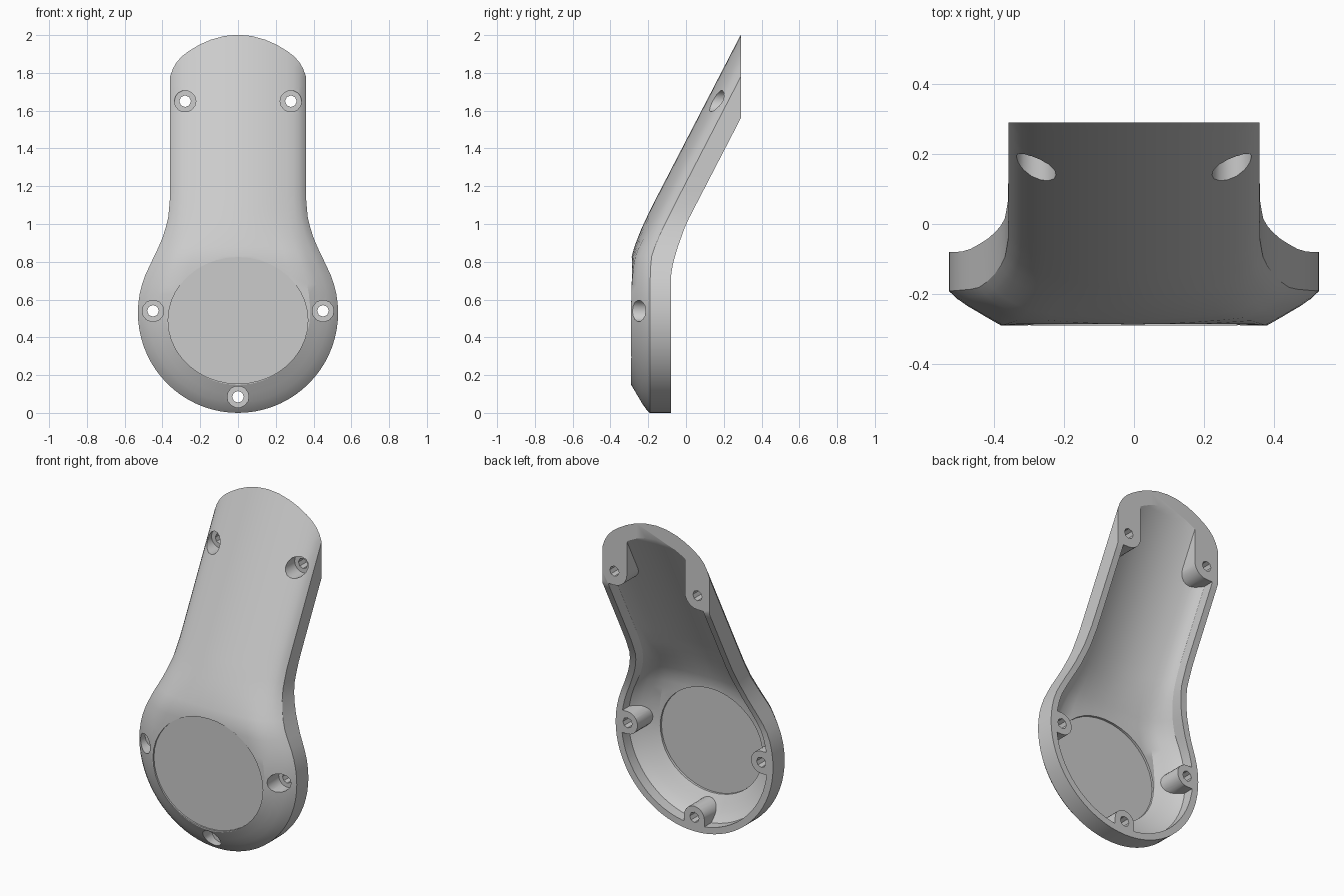
import bpy, bmesh
from math import sin, cos, pi, sqrt, radians
from mathutils import Vector

cube = bpy.data.objects.get("Cube")
if cube:
    bpy.data.objects.remove(cube, do_unlink=True)

grey = bpy.data.materials.new("light_grey")
grey.use_nodes = True
grey.diffuse_color = (0.6, 0.6, 0.6, 1)
grey.node_tree.nodes["Principled BSDF"].inputs["Base Color"].default_value = (0.6, 0.6, 0.6, 1)

R = 0.53        # radius of the round lower end, also its centre height
TOP_Y = 0.29    # plane that trims the upper end


def interp(pts, v):
    """Piecewise linear profile lookup."""
    if v <= pts[0][0]:
        return pts[0][1]
    for (a, p), (b, q) in zip(pts, pts[1:]):
        if v <= b:
            return p + (q - p) * (v - a) / (b - a)
    return pts[-1][1]


FRONT = [(0.82, -0.29), (0.89, -0.27), (0.98, -0.234), (1.09, -0.182), (2.4, 0.496)]
BACK = [(0.72, -0.08), (0.78, -0.071), (0.86, -0.05), (1.0, 0.0), (2.4, 0.725)]
NECK = [(0.8, 0.458), (0.9, 0.41), (0.96, 0.388), (1.03, 0.37), (1.12, 0.361), (1.2, 0.36)]


def half_width(z):
    return sqrt(R * R - (z - R) ** 2) if z < 0.8 else interp(NECK, z)


def crown(s, z):
    """How far the front falls back from the middle (s=0) to the edge (s=1)."""
    low = max(0, s - 0.72) * 0.28 + 0.02 * s ** 16
    high = 0.085 * s * s + 0.03 * s ** 16
    t = min(1, max(0, (z - 0.6) / 0.5))
    t = t * t * (3 - 2 * t)
    return low * (1 - t) + high * t


def new_object(name, bm):
    bmesh.ops.recalc_face_normals(bm, faces=bm.faces)
    me = bpy.data.meshes.new(name)
    bm.to_mesh(me)
    bm.free()
    ob = bpy.data.objects.new(name, me)
    bpy.context.collection.objects.link(ob)
    return ob


def body(name, inset, front_shift, back_shift, trim):
    """Solid with a round lower end and a bent neck."""
    bm = bmesh.new()
    side = []   # (spine height, edge x, edge z) from the bottom up
    for i in range(19):
        a = -pi / 2 + pi / 2 * i / 18
        side.append((R, (R - inset) * cos(a), R + (R - inset) * sin(a)))
    for i in range(1, 36):
        z = R + i * 0.05
        side.append((z, half_width(z) - inset, z))
    stations = [(h, -x, z) for h, x, z in reversed(side[1:])] + side
    rings = [0, 0.2, 0.4, 0.56, 0.72, 0.82, 0.9, 0.96, 1]
    columns = []
    for h, x, z in stations:
        pts = [(x * s, h + (z - h) * s, s) for s in rings]
        col = [bm.verts.new((px, interp(FRONT, pz) + crown(s, pz) + front_shift, pz))
               for px, pz, s in pts]
        col += [bm.verts.new((px, interp(BACK, pz) + back_shift, pz))
                for px, pz, s in reversed(pts)]
        columns.append(col)
    for a, b in zip(columns, columns[1:]):
        for k in range(len(a) - 1):
            bm.faces.new((a[k], a[k + 1], b[k + 1], b[k]))
    bmesh.ops.remove_doubles(bm, verts=bm.verts, dist=1e-5)
    if trim:
        bmesh.ops.bisect_plane(bm, geom=bm.verts[:] + bm.edges[:] + bm.faces[:],
                               plane_co=(0, TOP_Y, 0), plane_no=(0, 1, 0), clear_outer=True)
    bmesh.ops.holes_fill(bm, edges=[e for e in bm.edges if e.is_boundary], sides=0)
    return new_object(name, bm)


def prism(name, outline, y0, y1):
    """Extrude an x-z outline along y."""
    bm = bmesh.new()
    face = bm.faces.new([bm.verts.new((x, y0, z)) for x, z in outline])
    ext = bmesh.ops.extrude_face_region(bm, geom=[face])
    verts = [v for v in ext["geom"] if isinstance(v, bmesh.types.BMVert)]
    bmesh.ops.translate(bm, verts=verts, vec=Vector((0, y1 - y0, 0)))
    return new_object(name, bm)


def arc(cx, cz, rx, rz, start, end, n):
    return [(cx + rx * cos(radians(start + (end - start) * i / n)),
             cz + rz * sin(radians(start + (end - start) * i / n))) for i in range(n + 1)]


def disc(cx, cz, rx, rz, n):
    return arc(cx, cz, rx, rz, 0, 360, n)[:-1]


def subtract(target, cutter):
    mod = target.modifiers.new("cut", "BOOLEAN")
    mod.operation = "DIFFERENCE"
    mod.solver = "EXACT"
    mod.object = cutter
    bpy.context.view_layer.objects.active = target
    bpy.ops.object.modifier_apply(modifier=mod.name)
    bpy.data.objects.remove(cutter, do_unlink=True)


shell = body("cover_shell", 0, 0, 0, True)
cavity = body("cavity", 0.04, 0.045, 0.6, False)

# Screw bosses are left standing by taking them out of the cavity
r = 0.068
subtract(cavity, prism("bottom_boss", arc(0, 0.085, r, r, 0, 180, 10) + [(-r, -0.2), (r, -0.2)], -1, 2))
for m in (1, -1):
    lower = arc(0.45, 0.54, r, r, 90, 270, 10) + [(0.7, 0.54 - r), (0.7, 0.54 + r)]
    upper = arc(0.28, 1.65, 0.085, 0.085, 180, 270, 6) + [(0.6, 1.565), (0.6, 2.6), (0.195, 2.6)]
    for name, outline in (("side_boss", lower), ("upper_boss", upper)):
        subtract(cavity, prism(name, [(m * x, z) for x, z in outline], -1, 2))
subtract(shell, cavity)

# Thin round panel, recessed on both faces
subtract(shell, prism("front_recess", disc(0, 0.49, 0.37, 0.335, 40), -0.5, -0.28))
subtract(shell, prism("back_recess", disc(0, 0.49, 0.345, 0.315, 40), -0.257, -0.235))

# Countersunk screw holes
for x, z, floor in ((0, 0.085, -0.17), (0.45, 0.54, -0.17), (-0.45, 0.54, -0.17),
                    (0.28, 1.65, 0.225), (-0.28, 1.65, 0.225)):
    subtract(shell, prism("counterbore", disc(x, z, 0.057, 0.057, 14), -1, floor))
    subtract(shell, prism("screw_hole", disc(x, z, 0.031, 0.031, 8), -1, 1))

shell.data.materials.clear()
shell.data.materials.append(grey)
for p in shell.data.polygons:
    p.material_index = 0
bpy.ops.object.select_all(action="DESELECT")
shell.select_set(True)
bpy.context.view_layer.objects.active = shell
bpy.ops.object.shade_smooth_by_angle(angle=radians(28))
